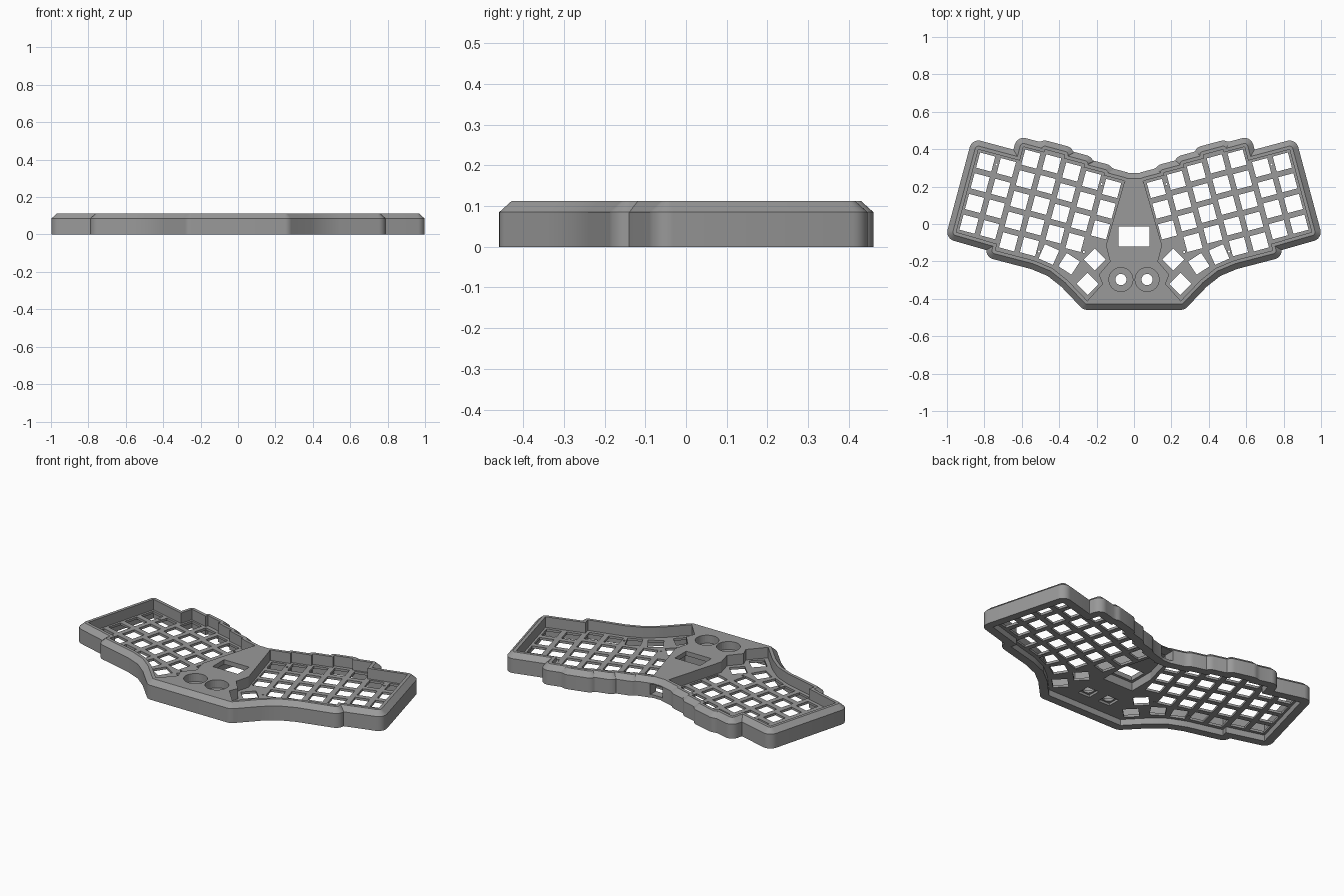
import bpy, bmesh, math
from mathutils import Vector, Matrix, geometry

if "Cube" in bpy.data.objects:
    bpy.data.objects.remove(bpy.data.objects["Cube"])

PITCH, HALF, HOLE = 0.1145, 0.055, 0.084
H, PLATE_LO, PLATE_HI = 0.112, 0.036, 0.05
TILT = math.radians(15)
U = Vector((math.cos(TILT), math.sin(TILT)))     # outwards along a key row
V = Vector((-math.sin(TILT), math.cos(TILT)))    # backwards along a key column
STAGGER = [0, 0, 0.078, 0.082, 0.068, 0.052, 0.038]   # switch columns
BUMP = [0, 0, 0.076, 0.092, 0.072, 0.054, 0.040]      # wall scallops behind them
ROWS = [4, 4, 5, 5, 4, 4, 3]
FIRST = Vector((0.793, 0.331))

grey = bpy.data.materials.new("case grey")
grey.diffuse_color = (0.32, 0.32, 0.32, 1)
grey.use_nodes = True
grey.node_tree.nodes["Principled BSDF"].inputs["Base Color"].default_value = grey.diffuse_color


def make(name, bm):
    bmesh.ops.remove_doubles(bm, verts=bm.verts, dist=1e-5)
    bmesh.ops.recalc_face_normals(bm, faces=bm.faces)
    mesh = bpy.data.meshes.new(name)
    bm.to_mesh(mesh)
    bm.free()
    mesh.materials.append(grey)
    ob = bpy.data.objects.new(name, mesh)
    bpy.context.collection.objects.link(ob)
    return ob


def prism(bm, pts, lo, hi):
    a = [bm.verts.new((p[0], p[1], lo)) for p in pts]
    b = [bm.verts.new((p[0], p[1], hi)) for p in pts]
    bm.faces.new(a[::-1])
    bm.faces.new(b)
    for i in range(len(pts)):
        j = (i + 1) % len(pts)
        bm.faces.new((a[i], a[j], b[j], b[i]))


def rect(x, y, w, d, angle=0.0):
    r = Matrix.Rotation(angle, 2)
    return [Vector((x, y)) + r @ Vector((sx * w / 2, sy * d / 2))
            for sx, sy in ((-1, -1), (1, -1), (1, 1), (-1, 1))]


def circle(x, y, r, n=32):
    return [Vector((x + r * math.cos(i * math.tau / n), y + r * math.sin(i * math.tau / n)))
            for i in range(n)]


def mirrored(half):
    """Closed outline from a right half listed from front to back."""
    return half + [Vector((-p.x, p.y)) for p in reversed(half)]


def inside(q, convex):
    return all((convex[i] - convex[i - 1]).cross(q - convex[i - 1]) > 0
               for i in range(len(convex)))


def offset(poly, d, seg=7):
    """Grow an outline, rounding convex corners; point count stays the same."""
    n, raw = len(poly), []
    for i, p in enumerate(poly):
        e1 = (p - poly[i - 1]).normalized()
        e2 = (poly[(i + 1) % n] - p).normalized()
        n1, n2 = Vector((e1.y, -e1.x)), Vector((e2.y, -e2.x))
        turn = math.atan2(e1.cross(e2), e1.dot(e2))
        if turn > 0.02:
            raw += [p + Matrix.Rotation(turn * k / seg, 2) @ n1 * d for k in range(seg + 1)]
        else:
            raw.append(p + (n1 + n2) * d / (1 + n1.dot(n2)))

    def clear(q):
        for i in range(n):
            a, b = poly[i - 1], poly[i]
            t = max(0, min(1, (q - a).dot(b - a) / (b - a).length_squared))
            if (q - a.lerp(b, t)).length < d - 1e-4:
                return False
        return True
    out, last = [], raw[0]
    for q in raw:
        if clear(q):
            last = q
        out.append(last)
    return out


# Column tops, then the stepped outline of the key field
tops = [FIRST - U * PITCH * i + V * s for i, s in enumerate(STAGGER)]
backs = [FIRST - U * PITCH * i + V * (s + HALF) for i, s in enumerate(BUMP)]
LOW = HALF + 0.008
half = [Vector(p) for p in ((0.25, -0.411), (0.356, -0.3), (0.437, -0.236), (0.535, -0.195))]
half.append(tops[2] - V * (4 * PITCH + LOW) + U * (HALF + 0.002))
half.append(tops[1] - V * (3 * PITCH + LOW) - U * (PITCH - HALF - 0.002))
half.append(tops[0] - V * (3 * PITCH + LOW - 0.004) + U * HALF)
half.append(backs[0] + U * HALF)
for i in range(1, 7):
    if BUMP[i] != BUMP[i - 1]:
        edge = HALF if BUMP[i] > BUMP[i - 1] else PITCH - HALF
        half.append(backs[i] + U * edge + V * (BUMP[i - 1] - BUMP[i]))
        half.append(backs[i] + U * edge)
half.append(backs[6] - U * HALF)
half.append(Vector((0.048, 0.224)))
field = mirrored(half)

# Surrounding wall with chamfered top edge
bm = bmesh.new()
profile = [(0, 0), (0.048, 0), (0.048, 0.085), (0.018, H), (0, H)]
loops = [[bm.verts.new((p.x, p.y, z)) for p in offset(field, d)] for d, z in profile]
for k in range(len(loops)):
    a, b = loops[k], loops[(k + 1) % len(loops)]
    for i in range(len(a)):
        j = (i + 1) % len(a)
        bm.faces.new((a[i], a[j], b[j], b[i]))
wall = make("outer_wall", bm)

# Openings: electronics pocket, knob sockets, switches, screws
display = rect(0, -0.066, 0.165, 0.106)
pocket = mirrored([Vector(p) for p in ((0.1, -0.135), (0.1, 0.02), (0.048, 0.212))])
sockets = [rect(side * 0.07, -0.297, 0.078, 0.078) for side in (1, -1)]
keys = [(*(t - V * PITCH * r), TILT) for t, n in zip(tops, ROWS) for r in range(n)]
keys += [(x, y, math.radians(a)) for x, y, a in
         ((0.455, -0.163, 24), (0.347, -0.213, 33), (0.21, -0.19, 45), (0.248, -0.32, 45))]
holes = [pocket] + sockets
for side in (1, -1):
    holes += [rect(side * x, y, HOLE, HOLE, side * a) for x, y, a in keys]
    holes += [circle(side * x, y, 0.006, 8) for x, y in
              ((0.735, 0.318), (0.173, 0.213), (0.508, -0.147), (0.268, -0.15))]

# Recessed switch plate: fill around the openings, then thicken
pts, edges = [], []
for loop in [field] + holes:
    s = len(pts)
    pts += loop
    edges += [(s + i, s + (i + 1) % len(loop)) for i in range(len(loop))]
vs, _, tris, *_ = geometry.delaunay_2d_cdt(pts, edges, [], 1, 1e-5)
bm = bmesh.new()
bv = [bm.verts.new((v.x, v.y, PLATE_LO)) for v in vs]
for f in tris:
    mid = sum((vs[i] for i in f), Vector((0, 0))) / len(f)
    if not any(inside(mid, h) for h in holes):
        bm.faces.new([bv[i] for i in f])
bmesh.ops.delete(bm, geom=[v for v in bm.verts if not v.link_faces], context='VERTS')
ext = bmesh.ops.extrude_face_region(bm, geom=bm.faces[:], use_keep_orig=True)
bmesh.ops.translate(bm, vec=(0, 0, PLATE_HI - PLATE_LO),
                    verts=[g for g in ext["geom"] if isinstance(g, bmesh.types.BMVert)])
plate = make("switch_plate", bm)

# Raised centre panel between the two key fields
panel = [(0.25, -0.411), (0.168, -0.32), (0.188, -0.27), (0.128, -0.20),
         (0.15, -0.115), (0.052, 0.224)]
bm = bmesh.new()
prism(bm, mirrored([Vector(p) for p in panel]), PLATE_LO + 0.001, H)
centre = make("centre_panel", bm)

# Cutters for the panel: pockets below, window and knob wells, rear socket
bm = bmesh.new()
prism(bm, pocket, -0.1, 0.085)
for socket in sockets:
    prism(bm, socket, -0.1, 0.05)
pocket_cutter = make("pocket_cutter", bm)
bm = bmesh.new()
prism(bm, display, -0.1, 0.2)
for side in (1, -1):
    prism(bm, circle(side * 0.07, -0.297, 0.03), -0.1, 0.2)
through_cutter = make("through_cutter", bm)
bm = bmesh.new()
for side in (1, -1):
    prism(bm, circle(side * 0.07, -0.297, 0.064), 0.065, 0.2)
well_cutter = make("well_cutter", bm)
bm = bmesh.new()
prism(bm, rect(0, 0.245, 0.08, 0.12), 0.018, 0.08)
socket_cutter = make("socket_cutter", bm)

for ob, cutters in ((wall, [socket_cutter]),
                    (centre, [pocket_cutter, through_cutter, well_cutter, socket_cutter])):
    bpy.ops.object.select_all(action='DESELECT')
    ob.select_set(True)
    bpy.context.view_layer.objects.active = ob
    bpy.ops.object.shade_smooth_by_angle(angle=math.radians(30))
    for c in cutters:
        mod = ob.modifiers.new(c.name, 'BOOLEAN')
        mod.operation, mod.solver, mod.object = 'DIFFERENCE', 'EXACT', c
        c.hide_render = True
